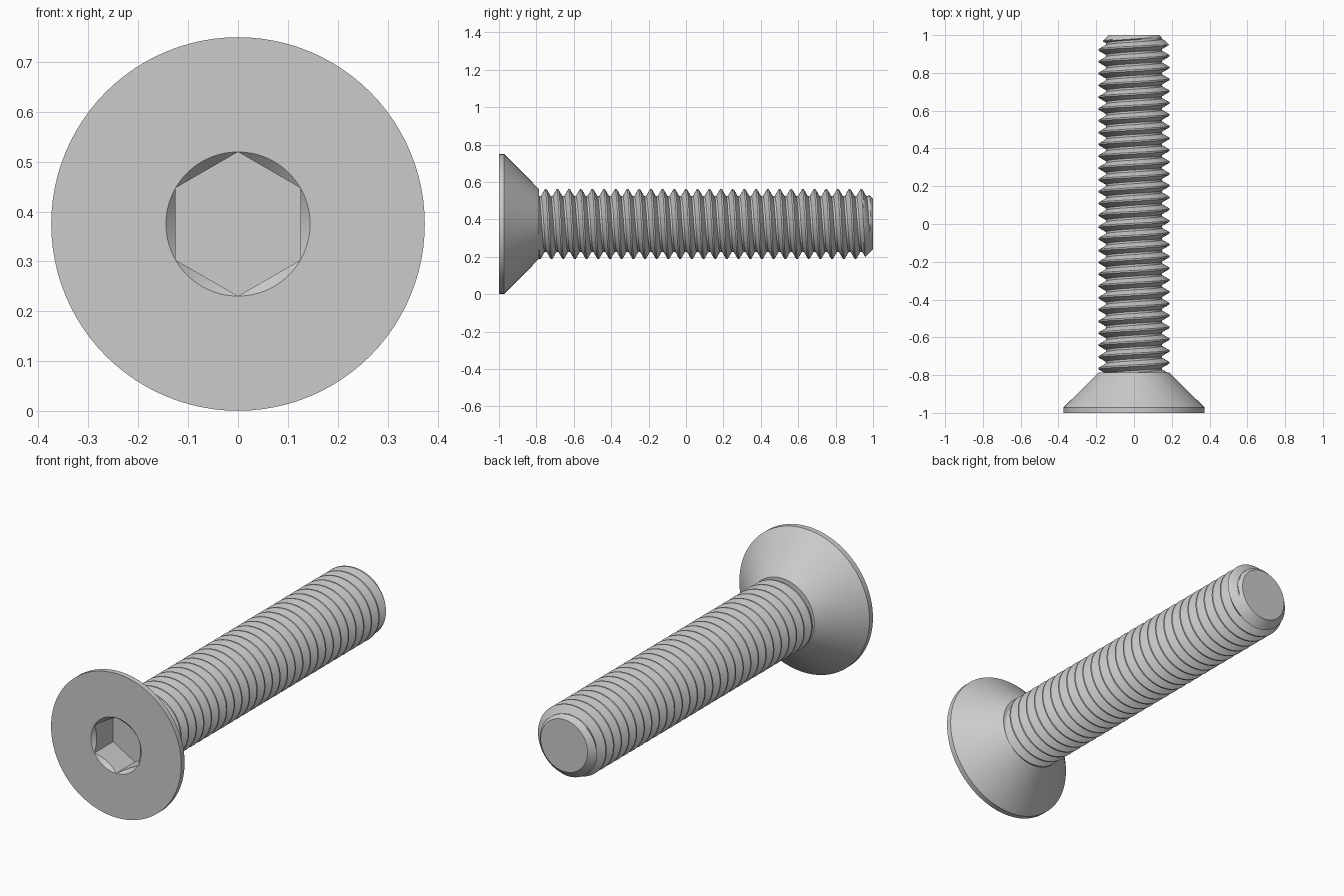
import bpy, bmesh, math

if "Cube" in bpy.data.objects:
    bpy.data.objects.remove(bpy.data.objects["Cube"])

N = 96                    # angular steps
AXIS_Z = 0.375            # screw axis runs along y at this height
PITCH = 0.0625
CREST, ROOT = 0.187, 0.149
HEAD_END, TIP_R = -0.786, 0.135


def loft(name, columns, shift=0):
    """Skin columns of (radius, y) points around the y axis; shift offsets the seam for a helix."""
    bm = bmesh.new()
    grid = []
    for i, col in enumerate(columns):
        t = 2 * math.pi * i / N
        grid.append([bm.verts.new((r * math.sin(t), y, AXIS_Z + r * math.cos(t))) for r, y in col])
    last = len(grid[0]) - 1
    for i in range(N):
        a, b = grid[i], grid[(i + 1) % N]
        s = shift if i == N - 1 else 0
        for j in range(last - s):
            bm.faces.new((a[j], a[j + 1], b[j + 1 + s], b[j + s]))
    bmesh.ops.remove_doubles(bm, verts=bm.verts, dist=1e-5)
    loose = [v for v in bm.verts if not v.link_faces]
    bmesh.ops.delete(bm, geom=loose, context='VERTS')
    bmesh.ops.holes_fill(bm, edges=bm.edges, sides=0)
    bmesh.ops.recalc_face_normals(bm, faces=bm.faces)
    mesh = bpy.data.meshes.new(name)
    bm.to_mesh(mesh)
    bm.free()
    ob = bpy.data.objects.new(name, mesh)
    bpy.context.collection.objects.link(ob)
    bpy.ops.object.select_all(action='DESELECT')
    ob.select_set(True)
    bpy.context.view_layer.objects.active = ob
    bpy.ops.object.shade_smooth_by_angle(angle=math.radians(30))
    return ob


# Countersunk head with chamfered hex socket
FLAT = 0.125
CORNER = FLAT / math.cos(math.pi / 6)
head = []
for i in range(N):
    t = 2 * math.pi * i / N
    hex_r = FLAT / math.cos(t % (math.pi / 3) - math.pi / 6)
    head.append([(CREST, HEAD_END), (0.374, -0.972), (0.374, -1.0), (CORNER, -1.0),
                 (hex_r, -1.0 + (CORNER - hex_r)), (hex_r, -0.846)])
loft("countersunk_head", head)

# One pitch of the thread profile: crest flat, flank, root flat, flank
corners = [(-0.004, CREST), (0.004, CREST), (0.026, ROOT), (PITCH - 0.026, ROOT),
           (PITCH - 0.004, CREST)]
profile = []
for (y0, r0), (y1, r1) in zip(corners, corners[1:]):
    n = 4 if r0 != r1 else 2
    profile += [(y0 + (y1 - y0) * k / n, r0 + (r1 - r0) * k / n) for k in range(n)]

# Right-hand threaded shank with a chamfered tip
START = -0.80             # buried inside the head
shank = []
for i in range(N):
    col = []
    for turn in range(-4, 32):
        for off, r in profile:
            y = -0.750 + PITCH * (turn + i / N) + off
            if y <= START:
                col.append((ROOT, START))
            else:
                y = min(y, 1.0)
                tip = TIP_R + 1.0 - y
                col.append((TIP_R if y == 1.0 else min(r, tip), y))
    shank.append(col)
loft("threaded_shank", shank, shift=len(profile))
